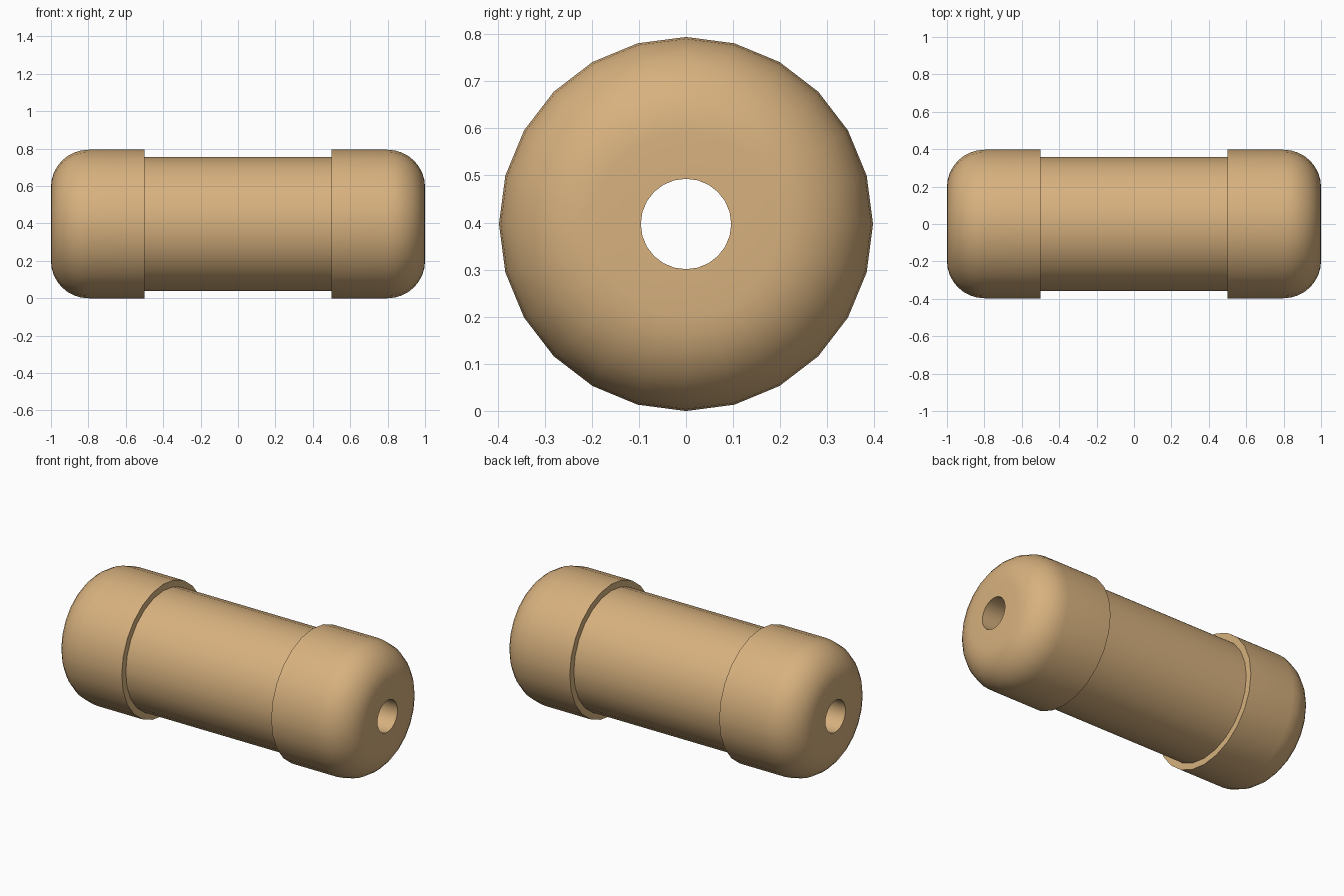
import bpy, bmesh, math
from mathutils import Matrix

if "Cube" in bpy.data.objects:
    bpy.data.objects.remove(bpy.data.objects["Cube"])

SIDES = 24
R_CAP, R_BODY, R_BORE = 0.397, 0.358, 0.096
FILLET, STEP = 0.2, 0.5

# Half profile (x, radius): barrel step, end cap, rounded shoulder, bore mouth
half = [(STEP, R_BODY), (STEP, R_CAP)]
for i in range(9):
    a = math.radians(90 * i / 8)
    half.append((1 - FILLET + FILLET * math.sin(a),
                 R_CAP - FILLET + FILLET * math.cos(a)))
half.append((1.0, R_BORE))
# Mirror it into one closed loop round the wall
profile = half + [(-x, r) for x, r in reversed(half)]

# Lathe the loop round the x axis, with a vertex at the very top
bm = bmesh.new()
rings = []
for s in range(SIDES):
    a = 2 * math.pi * s / SIDES
    rings.append([bm.verts.new((x, r * math.sin(a), R_CAP + r * math.cos(a)))
                  for x, r in profile])
n = len(profile)
for s in range(SIDES):
    p, q = rings[s], rings[(s + 1) % SIDES]
    for i in range(n):
        j = (i + 1) % n
        bm.faces.new((p[i], p[j], q[j], q[i]))
bmesh.ops.recalc_face_normals(bm, faces=bm.faces)

mesh = bpy.data.meshes.new("capped_tube")
bm.to_mesh(mesh)
bm.free()
tube = bpy.data.objects.new("capped_tube", mesh)
bpy.context.collection.objects.link(tube)

# Tan material
mat = bpy.data.materials.new("tan")
mat.diffuse_color = (0.68, 0.44, 0.21, 1)
mat.use_nodes = True
mat.node_tree.nodes["Principled BSDF"].inputs["Base Color"].default_value = mat.diffuse_color
mesh.materials.append(mat)

# Smooth shading with crisp steps
bpy.context.view_layer.objects.active = tube
tube.select_set(True)
bpy.ops.object.shade_smooth_by_angle(angle=math.radians(35))
